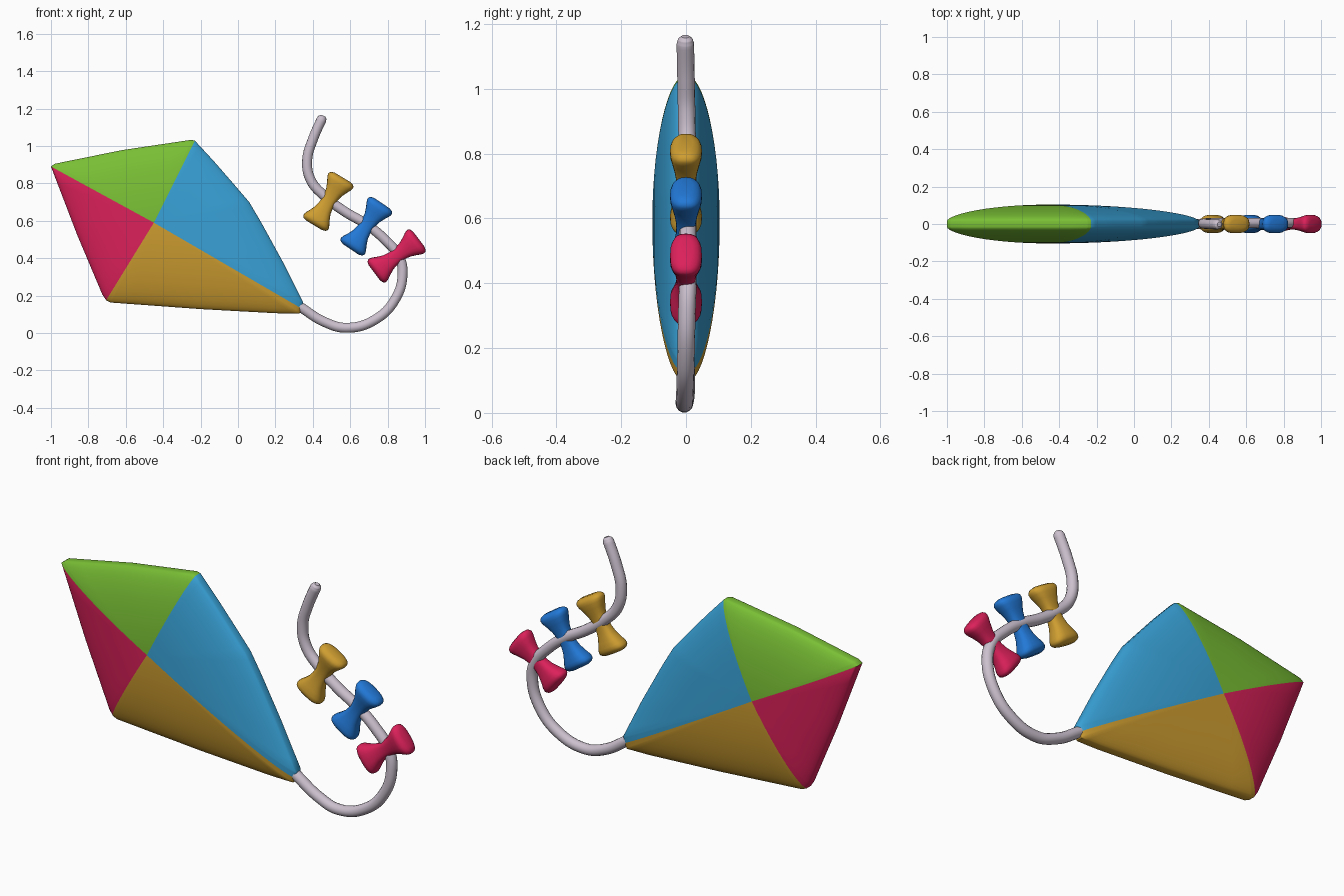
import bpy, bmesh, math
from mathutils import Vector, Matrix

if "Cube" in bpy.data.objects:
    bpy.data.objects.remove(bpy.data.objects["Cube"])


def material(name, rgb):
    m = bpy.data.materials.new(name)
    m.diffuse_color = (*rgb, 1)
    m.use_nodes = True
    m.node_tree.nodes["Principled BSDF"].inputs["Base Color"].default_value = m.diffuse_color
    return m


green = material("leaf green", (0.19, 0.52, 0.035))
sky = material("sky blue", (0.04, 0.36, 0.68))
gold = material("golden yellow", (0.62, 0.34, 0.03))
crimson = material("crimson", (0.72, 0.015, 0.105))
blue = material("royal blue", (0.016, 0.19, 0.68))
lilac = material("pale lilac grey", (0.60, 0.53, 0.62))


def finish(name, bm, mats, angle=40):
    bmesh.ops.recalc_face_normals(bm, faces=bm.faces[:])
    me = bpy.data.meshes.new(name)
    bm.to_mesh(me)
    bm.free()
    for m in mats:
        me.materials.append(m)
    ob = bpy.data.objects.new(name, me)
    bpy.context.collection.objects.link(ob)
    bpy.ops.object.select_all(action='DESELECT')
    ob.select_set(True)
    bpy.context.view_layer.objects.active = ob
    bpy.ops.object.shade_smooth_by_angle(angle=math.radians(angle))
    return ob


# Kite sail: padded diamond, one outline run per coloured panel (x, z)
centre = Vector((-0.45, 0.59))
panels = [
    [(-1.0, 0.89), (-0.98, 0.905), (-0.62, 0.978), (-0.25, 1.033), (-0.23, 1.028)],
    [(-0.23, 1.028), (-0.13, 0.92), (-0.03, 0.805), (0.06, 0.70), (0.125, 0.59),
     (0.24, 0.38), (0.348, 0.165), (0.342, 0.13)],
    [(0.342, 0.13), (0.328, 0.104), (0.20, 0.106), (-0.20, 0.128), (-0.68, 0.163), (-0.705, 0.175)],
    [(-0.705, 0.175), (-0.725, 0.205), (-0.86, 0.525), (-1.0, 0.89)],
]
outline, panel_of = [], []
for i, run in enumerate(panels):
    for a, b in zip(run, run[1:]):
        for k in range(4):
            outline.append(Vector(a).lerp(Vector(b), k / 4))
            panel_of.append(i)

bm = bmesh.new()
RINGS = 14
rims = []
n = len(outline)
for side in (-1, 1):
    hub = bm.verts.new((centre.x, side * 0.104, centre.y))
    prev = None
    for k in range(1, RINGS + 1):
        r = math.sin(k / RINGS * math.pi / 2)
        y = side * (0.016 + 0.088 * max(0, 1 - r * r) ** 0.6)
        ring = []
        for p in outline:
            q = centre.lerp(p, r)
            ring.append(bm.verts.new((q.x, y, q.y)))
        for j in range(n):
            j2 = (j + 1) % n
            if prev:
                f = bm.faces.new((prev[j], prev[j2], ring[j2], ring[j]))
            else:
                f = bm.faces.new((hub, ring[j2], ring[j]))
            f.material_index = panel_of[j]
        prev = ring
    rims.append(prev)
for j in range(n):
    j2 = (j + 1) % n
    f = bm.faces.new((rims[0][j], rims[0][j2], rims[1][j2], rims[1][j]))
    f.material_index = panel_of[j]
finish("kite_sail", bm, [green, sky, gold, crimson])

# Tail: round cord along a winding path (x, y, z, radius factor)
path = [(0.325, 0, 0.145, 1), (0.465, 0, 0.058, 1), (0.58, -0.005, 0.028, 1),
        (0.73, -0.003, 0.07, 1), (0.84, 0, 0.18, 1), (0.88, 0.003, 0.32, 1),
        (0.86, 0.006, 0.41, 1), (0.785, 0.006, 0.50, 1), (0.68, 0.006, 0.585, 1),
        (0.57, 0.006, 0.65, 1), (0.465, 0.006, 0.73, 1), (0.388, 0.004, 0.82, 1),
        (0.37, 0.002, 0.925, 1), (0.40, 0, 1.035, 1), (0.446, -0.002, 1.14, 1),
        (0.452, -0.002, 1.153, 0.85), (0.456, -0.002, 1.162, 0.45)]
cu = bpy.data.curves.new("tail_cord", 'CURVE')
cu.dimensions = '3D'
cu.bevel_depth = 0.027
cu.bevel_resolution = 5
cu.resolution_u = 8
cu.use_fill_caps = True
sp = cu.splines.new('BEZIER')
sp.bezier_points.add(len(path) - 1)
for bp, (x, y, z, r) in zip(sp.bezier_points, path):
    bp.co = (x, y, z)
    bp.radius = r
    bp.handle_left_type = bp.handle_right_type = 'AUTO'
cu.materials.append(lilac)
bpy.context.collection.objects.link(bpy.data.objects.new("tail_cord", cu))

# Bows: lofted sections (distance, half width, half depth), mirrored about the knot
half = [(0.025, 0.040, 0.031), (0.055, 0.046, 0.036), (0.085, 0.059, 0.043),
        (0.11, 0.072, 0.049), (0.124, 0.077, 0.049), (0.134, 0.076, 0.045),
        (0.143, 0.068, 0.036), (0.149, 0.050, 0.020)]
sections = [(-t, w, d) for t, w, d in reversed(half)] + [(0, 0.038, 0.030)] + half


def bow(name, x, z, degrees, mat):
    bm = bmesh.new()
    loops = []
    for t, w, d in sections:
        loop = []
        for k in range(24):
            a = 2 * math.pi * k / 24
            c, s = math.cos(a), math.sin(a)
            # softly squared oval
            loop.append(bm.verts.new((t, d * math.copysign(abs(c) ** 0.75, c),
                                      w * math.copysign(abs(s) ** 0.75, s))))
        loops.append(loop)
    for a, b in zip(loops, loops[1:]):
        for k in range(24):
            bm.faces.new((a[k], a[k - 1], b[k - 1], b[k]))
    bm.faces.new(loops[0])
    bm.faces.new(loops[-1])
    bm.transform(Matrix.Translation((x, 0, z)) @ Matrix.Rotation(-math.radians(degrees), 4, 'Y'))
    finish(name, bm, [mat], 60)


bow("gold_bow", 0.483, 0.704, 59, gold)
bow("blue_bow", 0.686, 0.571, 56, blue)
bow("crimson_bow", 0.848, 0.412, 37, crimson)
